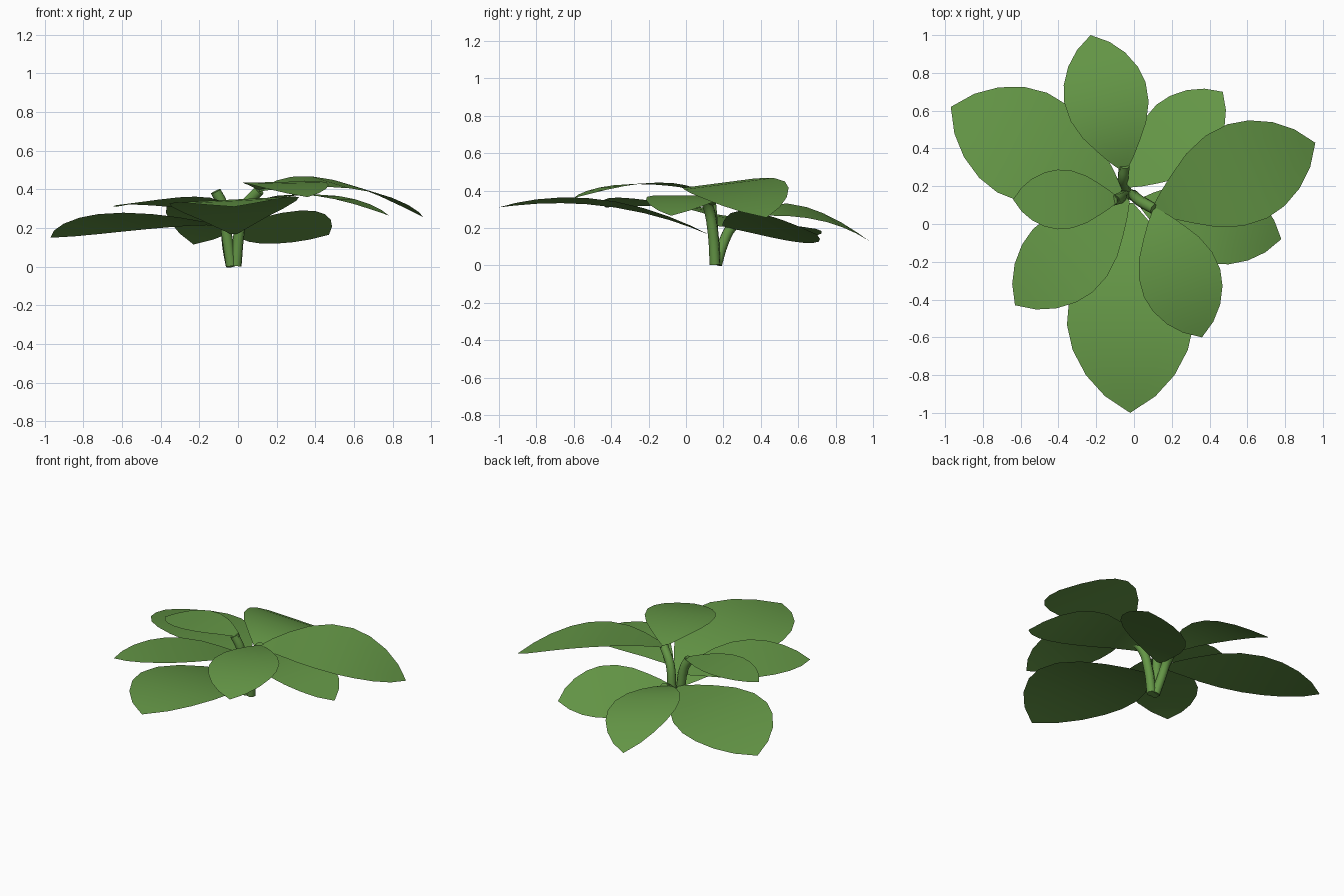
import bpy
from mathutils import Vector

if "Cube" in bpy.data.objects:
    bpy.data.objects.remove(bpy.data.objects["Cube"])

green = bpy.data.materials.new("leaf green")
green.diffuse_color = (0.127, 0.305, 0.061, 1)
green.use_nodes = True
green.node_tree.nodes["Principled BSDF"].inputs["Base Color"].default_value = green.diffuse_color

# half-width profile along a leaf: (position, relative width)
PROFILE = [(0, .05), (.08, .28), (.18, .52), (.3, .78), (.44, .96), (.58, 1),
           (.7, .91), (.82, .70), (.92, .40), (1, 0)]
ACROSS = (-1, -.5, 0, .5, 1)


def leaf(name, base, mid_z, tip, half_width, roll=0.0):
    """Curved leaf blade: arched spine, rolled about it by a slope."""
    b, t = Vector(base), Vector(tip)
    mid = (b + t) / 2
    mid.z = mid_z
    ctrl = 2 * mid - (b + t) / 2
    along = (t - b).to_2d().normalized()
    left = Vector((-along.y, along.x, roll))
    verts, faces = [], []
    n = len(ACROSS)
    for u, w in PROFILE[:-1]:
        p = b * (1 - u) ** 2 + ctrl * 2 * u * (1 - u) + t * u * u
        verts += [p + left * (a * w * half_width) for a in ACROSS]
    rows = len(PROFILE) - 1
    for i in range(rows - 1):
        for j in range(n - 1):
            k = i * n + j
            faces.append((k, k + 1, k + n + 1, k + n))
    verts.append(t)
    k = (rows - 1) * n
    faces += [(k + j, k + j + 1, len(verts) - 1) for j in range(n - 1)]
    me = bpy.data.meshes.new(name)
    me.from_pydata(verts, [], faces)
    # keep the upper side facing up
    if sum(p.normal.z for p in me.polygons) < 0:
        me.flip_normals()
    me.materials.append(green)
    me.shade_smooth()
    bpy.context.collection.objects.link(bpy.data.objects.new(name, me))


def stem(name, points, radius=.029):
    """Round bent stem."""
    cu = bpy.data.curves.new(name, 'CURVE')
    cu.dimensions = '3D'
    cu.bevel_depth = radius
    cu.bevel_resolution = 2
    cu.use_fill_caps = True
    cu.resolution_u = 4
    sp = cu.splines.new('BEZIER')
    sp.bezier_points.add(len(points) - 1)
    for bp, co in zip(sp.bezier_points, points):
        bp.co = co
        bp.handle_left_type = bp.handle_right_type = 'AUTO'
    cu.materials.append(green)
    bpy.context.collection.objects.link(bpy.data.objects.new(name, cu))


# low leaves
leaf("back_leaf", (-.05, .28, .25), .285, (-.23, 1.0, .115), .222, .18)
leaf("back_left_leaf", (-.07, .17, .21), .24, (-.97, .62, .15), .295, .13)
leaf("back_right_leaf", (-.03, .2, .21), .208, (.47, .70, .165), .20, -.42)
# middle leaves
leaf("front_leaf", (-.02, .11, .17), .335, (-.02, -1.0, .31), .335, .05)
leaf("front_left_leaf", (-.03, .13, .27), .34, (-.63, -.43, .31), .23, .09)
leaf("right_leaf", (.02, .12, .31), .372, (.78, -.08, .265), .22)
# top leaves
leaf("top_left_leaf", (-.08, .13, .39), .42, (-.64, .13, .375), .158)
leaf("top_front_leaf", (.11, .08, .40), .437, (.36, -.60, .36), .215, .02)
leaf("top_right_leaf", (.10, .07, .39), .430, (.96, .43, .255), .27, .12)

# three stems from one root
stem("right_stem", [(-.01, .155, .005), (.005, .145, .17), (.035, .12, .31), (.11, .078, .395)])
stem("left_stem", [(-.035, .155, .005), (-.06, .145, .18), (-.08, .135, .32), (-.115, .125, .39)])
stem("back_stem", [(-.035, .165, .005), (-.055, .2, .12), (-.058, .245, .205), (-.05, .31, .25)])
